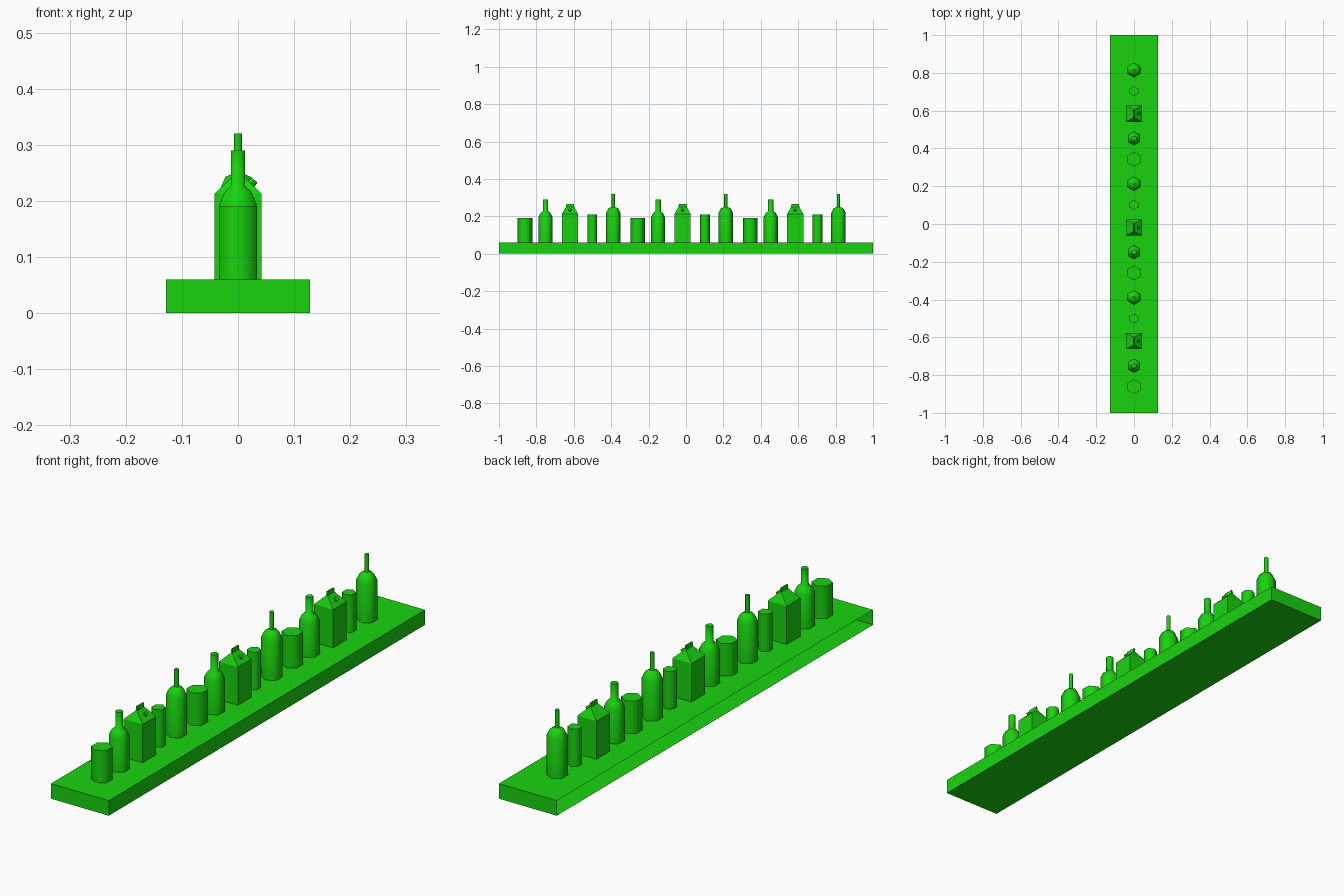
import bpy, bmesh, math
from mathutils import Matrix, Vector

if "Cube" in bpy.data.objects:
    bpy.data.objects.remove(bpy.data.objects["Cube"])

green = bpy.data.materials.new("green")
green.diffuse_color = (0.01, 0.65, 0.005, 1)
green.use_nodes = True
green.node_tree.nodes["Principled BSDF"].inputs["Base Color"].default_value = green.diffuse_color
BASE = 0.06      # top of the shelf
STEP = 0.602     # the same five items repeat three times


def finish(bm, name, smooth=False):
    bmesh.ops.recalc_face_normals(bm, faces=bm.faces)
    me = bpy.data.meshes.new(name)
    bm.to_mesh(me)
    bm.free()
    me.materials.append(green)
    ob = bpy.data.objects.new(name, me)
    bpy.context.collection.objects.link(ob)
    if smooth:
        bpy.ops.object.select_all(action='DESELECT')
        ob.select_set(True)
        bpy.context.view_layer.objects.active = ob
        bpy.ops.object.shade_smooth_by_angle(angle=math.radians(62))
    return ob


def loft(bm, rings):
    """Skin a stack of equal-length rings and cap both ends."""
    vs = [[bm.verts.new(p) for p in r] for r in rings]
    for a, b in zip(vs, vs[1:]):
        for i in range(len(a)):
            j = (i + 1) % len(a)
            bm.faces.new((a[i], a[j], b[j], b[i]))
    bm.faces.new(vs[0][::-1])
    bm.faces.new(vs[-1])


def turned(name, y, profile):
    """Six-sided turned item with corners pointing along y."""
    bm = bmesh.new()
    loft(bm, [[(r * math.sin(k * math.pi / 3), y - r * math.cos(k * math.pi / 3), z)
               for k in range(6)] for r, z in profile])
    finish(bm, name, True)


def carton(name, y):
    bm = bmesh.new()
    # box, hipped roof and upright fin
    sections = [(0.042, 0.043, BASE), (0.042, 0.043, 0.213),
                (0.003, 0.022, 0.25), (0.003, 0.020, 0.266)]
    loft(bm, [[(-a, y - b, z), (a, y - b, z), (a, y + b, z), (-a, y + b, z)]
              for a, b, z in sections])
    # round spout cap on the right-hand slope
    n = Vector((0.037, 0, 0.039)).normalized()
    rot = n.to_track_quat('Z', 'Y').to_matrix().to_4x4()
    bmesh.ops.create_cone(bm, cap_ends=True, segments=8, radius1=0.008, radius2=0.008,
                          depth=0.012,
                          matrix=Matrix.Translation(Vector((0.0235, y, 0.232)) + n * 0.002) @ rot)
    finish(bm, name)


# shelf board, open along its left long side
bm = bmesh.new()
bmesh.ops.create_cube(bm, size=1, matrix=Matrix.Translation((0, 0, BASE / 2))
                      @ Matrix.Diagonal((0.256, 2, BASE, 1)))
bmesh.ops.recalc_face_normals(bm, faces=bm.faces)
left = [f for f in bm.faces if f.normal.x < -0.9]
bmesh.ops.delete(bm, geom=left, context='FACES_ONLY')
finish(bm, "shelf_board")

# rows of containers
for i in range(3):
    o = i * STEP
    turned(f"wide_can_{i}", -0.861 + o, [(0.039, BASE), (0.039, 0.19)])
    turned(f"short_bottle_{i}", -0.751 + o,
           [(0.038, BASE), (0.038, 0.195), (0.027, 0.217), (0.0145, 0.227), (0.0145, 0.29)])
    carton(f"carton_{i}", -0.62 + o)
    turned(f"slim_can_{i}", -0.501 + o, [(0.026, BASE), (0.026, 0.21)])
    turned(f"tall_bottle_{i}", -0.389 + o,
           [(0.039, BASE), (0.039, 0.217), (0.026, 0.243), (0.0085, 0.25), (0.0085, 0.32)])
